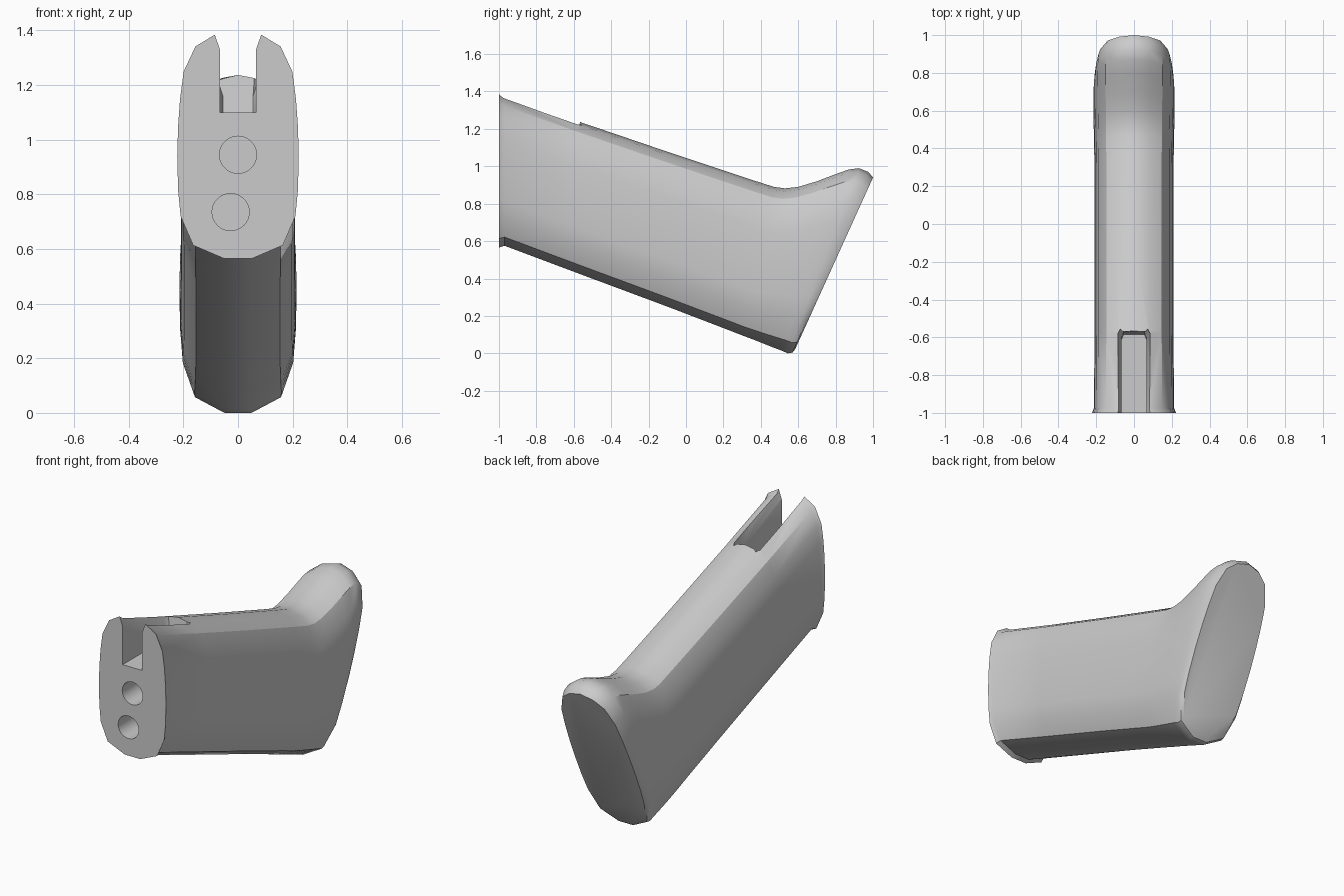
import bpy, bmesh, math
from mathutils import Vector, Matrix

if "Cube" in bpy.data.objects:
    bpy.data.objects.remove(bpy.data.objects["Cube"], do_unlink=True)

grey = bpy.data.materials.new("light_grey")
grey.use_nodes = True
grey.diffuse_color = (0.6, 0.6, 0.6, 1)
grey.node_tree.nodes["Principled BSDF"].inputs["Base Color"].default_value = (0.6, 0.6, 0.6, 1)


def make_object(name, bm):
    bmesh.ops.recalc_face_normals(bm, faces=bm.faces)
    mesh = bpy.data.meshes.new(name)
    bm.to_mesh(mesh)
    bm.free()
    mesh.materials.append(grey)
    obj = bpy.data.objects.new(name, mesh)
    bpy.context.collection.objects.link(obj)
    return obj


def loft(name, rings):
    """Skin closed rings of equal length and cap both ends."""
    bm = bmesh.new()
    loops = [[bm.verts.new(p) for p in ring] for ring in rings]
    n = len(loops[0])
    for a, b in zip(loops, loops[1:]):
        for i in range(n):
            j = (i + 1) % n
            bm.faces.new((a[i], a[j], b[j], b[i]))
    bm.faces.new(loops[0])
    bm.faces.new(loops[-1])
    return make_object(name, bm)


# Half cross-section: half width, fraction of the height
half = [(.05, 0), (.16, .058), (.205, .185), (.214, .3), (.217, .45), (.214, .58),
        (.207, .7), (.194, .82), (.152, .93), (.085, .98), (0, 1)]
outline = half + [(-x, t) for x, t in reversed(half[:-1])]

# Stations: bottom y, bottom z, top y, top z, width scale
stations = [
    (-1, .565, -1, 1.4, 1.025), (-.97, .575, -.975, 1.38, .975),
    (-.57, .425, -.57, 1.238, .965), (-.1, .25, -.1, 1.078, .965),
    (.2, .135, .36, .925, .965), (.29, .1, .47, .89, .97),
    (.33, .085, .53, .882, .975), (.37, .07, .6, .89, .98),
    (.42, .05, .7, .92, .985), (.47, .03, .8, .958, .99),
    (.51, .015, .87, .983, .99), (.545, 0, .925, .99, .985),
    (.57, .004, .975, .97, .965), (.585, .025, 1, .94, .92),
]


def section(yb, zb, yt, zt, s):
    bottom, top = Vector((0, yb, zb)), Vector((0, yt, zt))
    return [bottom.lerp(top, t) + Vector((x * s, 0, 0)) for x, t in outline]


body = loft("grip_body", [section(*s) for s in stations])

# Top slot with a flared rim that follows the sloping back
def slot_ring(y, lean, wall, rim):
    right = [(.065, y, 1.1), (.065, y + lean * .4, wall),
             (.085, y + lean, rim), (.085, y + lean, rim + .2)]
    return right + [(-x, b, c) for x, b, c in reversed(right)]

cutters = [loft("slot_cutter", [slot_ring(-1.05, 0, 1.348, 1.405),
                               slot_ring(-.61, .03, 1.16, 1.213),
                               [(x * .85, y + .015, z) for x, y, z in slot_ring(-.6, .03, 1.16, 1.213)]])]

# Two round blind holes in the front face
for name, x, z in (("upper_hole_cutter", 0, .945), ("lower_hole_cutter", -.027, .735)):
    bm = bmesh.new()
    bmesh.ops.create_cone(bm, cap_ends=True, segments=32, radius1=.068, radius2=.068, depth=.5,
                          matrix=Matrix.Translation((x, -1, z)) @ Matrix.Rotation(math.pi / 2, 4, "X"))
    cutters.append(make_object(name, bm))

bpy.context.view_layer.objects.active = body
for cutter in cutters:
    cutter.hide_render = True
    mod = body.modifiers.new("cut", "BOOLEAN")
    mod.operation, mod.solver, mod.object = "DIFFERENCE", "EXACT", cutter
    bpy.ops.object.modifier_apply(modifier=mod.name)
for cutter in cutters:
    bpy.data.objects.remove(cutter, do_unlink=True)

# Smooth shading with crisp edges
bpy.ops.object.select_all(action="DESELECT")
body.select_set(True)
bpy.ops.object.shade_smooth_by_angle(angle=math.radians(32))
